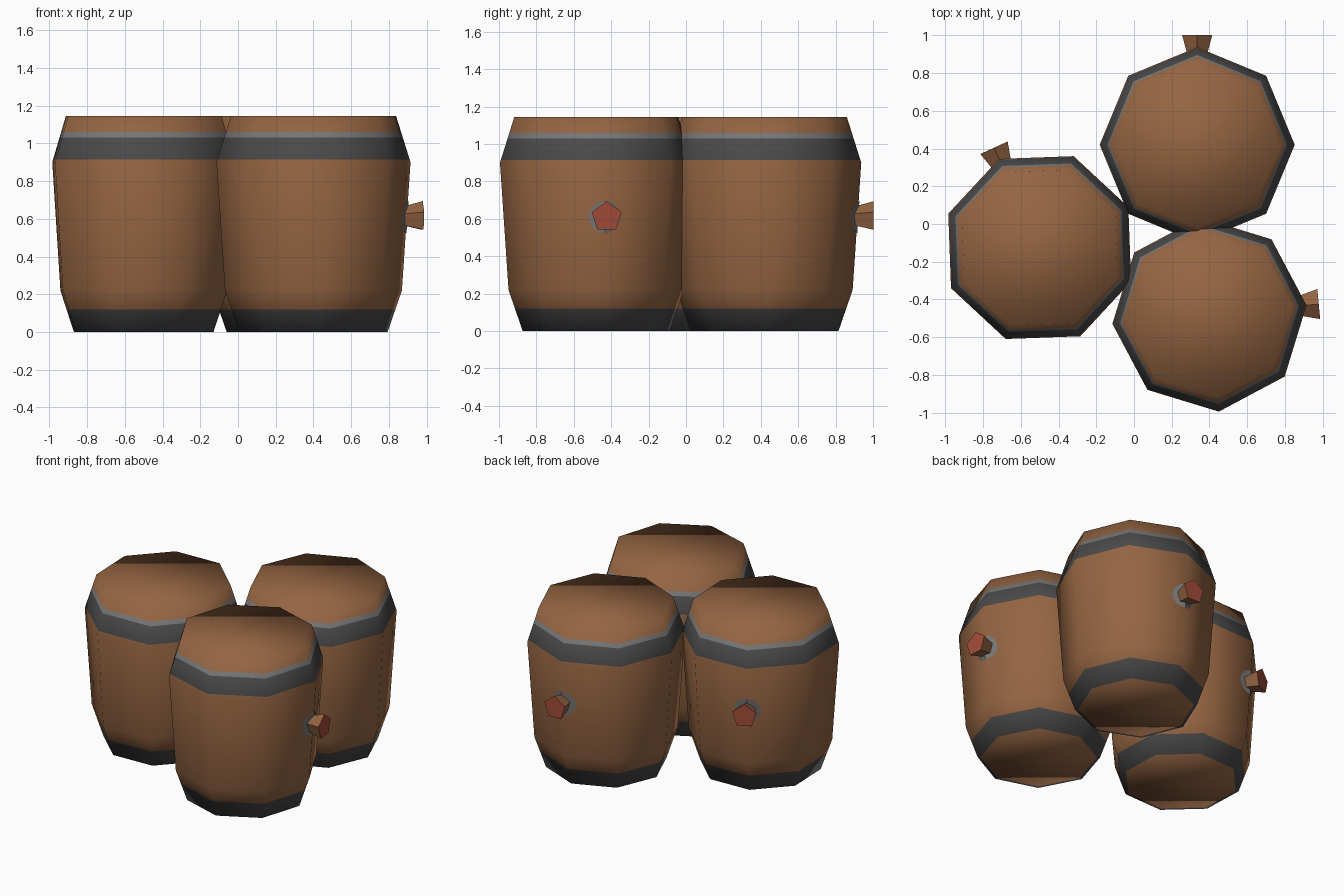
import bpy
import math
from mathutils import Matrix, Vector

cube = bpy.data.objects.get("Cube")
if cube:
    bpy.data.objects.remove(cube)

SIDES = 8
HEIGHT = 1.145
TAP_Z = 0.61

# Barrel shape: height, radius, tilt of the smooth normal in degrees
SHAPE = [(0, 0.395, -50), (0.22, 0.471, -11), (0.9, 0.517, 7), (HEIGHT, 0.44, 50)]


def make_material(name, rgb):
    mat = bpy.data.materials.new(name)
    mat.use_nodes = True
    mat.diffuse_color = (*rgb, 1)
    mat.node_tree.nodes["Principled BSDF"].inputs["Base Color"].default_value = (*rgb, 1)
    return mat


WOOD = make_material("brown wood", (0.30, 0.130, 0.055))
IRON = make_material("dark iron", (0.068, 0.068, 0.070))
STEEL = make_material("light steel", (0.18, 0.18, 0.18))
RED = make_material("tap red", (0.36, 0.070, 0.040))


def shape_at(z):
    """Radius and normal tilt at a given height."""
    for (z0, r0, a0), (z1, r1, a1) in zip(SHAPE, SHAPE[1:]):
        if z <= z1:
            t = (z - z0) / (z1 - z0)
            return r0 + (r1 - r0) * t, a0 + (a1 - a0) * t
    return SHAPE[-1][1:]


def make_object(name, verts, faces, mats, place):
    mesh = bpy.data.meshes.new(name)
    mesh.from_pydata(verts, [], faces)
    for mat in mats:
        mesh.materials.append(mat)
    obj = bpy.data.objects.new(name, mesh)
    bpy.context.collection.objects.link(obj)
    obj.matrix_world = place
    return obj


def ring(radius, z):
    return [(radius * math.cos(math.tau * i / SIDES),
             radius * math.sin(math.tau * i / SIDES), z) for i in range(SIDES)]


def barrel(name, place):
    # Rings from bottom to top; the first is the inner edge of the iron rim
    heights = [0, 0, 0.12, 0.22, 0.9, 0.915, 1.03, 1.06, HEIGHT]
    verts, normals = [], []
    for level, z in enumerate(heights):
        radius, tilt = shape_at(z)
        if level == 0:
            radius *= 0.95
        tilt = math.radians(tilt)
        verts += ring(radius, z)
        normals += [Vector((x, y, 0)).normalized() * math.cos(tilt)
                    + Vector((0, 0, math.sin(tilt))) for x, y, _ in ring(1, 0)]
    faces = [tuple(reversed(range(SIDES)))]
    for level in range(len(heights) - 1):
        a, b = level * SIDES, (level + 1) * SIDES
        for i in range(SIDES):
            j = (i + 1) % SIDES
            faces.append((a + i, a + j, b + j, b + i))
    faces.append(tuple(range(len(verts) - SIDES, len(verts))))
    obj = make_object(name, verts, faces, [WOOD, IRON, STEEL], place)

    # Hoops painted by height, then soft shading over the whole barrel
    for face in obj.data.polygons:
        z = face.center.z
        rim = len(face.vertices) == 4
        if rim and (z < 0.12 or 0.915 < z < 1.03):
            face.material_index = 1
        elif rim and 1.03 < z < 1.06:
            face.material_index = 2
        face.use_smooth = True
    obj.data.normals_split_custom_set_from_vertices(normals)


def tap(name, place):
    # Five-sided plug flaring outwards, with a red end
    n = 5
    verts = []
    for x, radius in ((0.46, 0.05), (0.582, 0.084)):
        for i in range(n):
            a = math.tau * i / n
            verts.append((x, -radius * math.sin(a), TAP_Z + radius * math.cos(a)))
    faces = [(i, i + n, (i + 1) % n + n, (i + 1) % n) for i in range(n)]
    faces += [tuple(range(n)), tuple(reversed(range(n, 2 * n)))]
    # Reverse everything so the faces point outwards
    faces = [tuple(reversed(f)) for f in faces]
    obj = make_object(name, verts, faces, [WOOD, RED], place)
    obj.data.polygons[-1].material_index = 1


def tap_ring(name, place):
    # Thin round plate folded over the barrel's corner
    n, radius = 16, 0.085
    verts = []
    for i in range(n):
        a = math.tau * i / n
        y, z = radius * math.sin(a), TAP_Z + radius * math.cos(a)
        x = shape_at(z)[0] - abs(y) * math.tan(math.pi / SIDES) + 0.004
        verts.append((x, y, z))
    half = n // 2
    faces = [tuple(reversed(range(half + 1))),
             tuple(reversed([*range(half, n), 0]))]
    make_object(name, verts, faces, [STEEL], place)


# Three barrels: centre and the direction of the tap
for label, x, y, angle in (("back", 0.335, 0.42, 90),
                           ("front", 0.40, -0.48, 5.5),
                           ("right", -0.50, -0.125, 114.6)):
    place = Matrix.Translation((x, y, 0)) @ Matrix.Rotation(math.radians(angle), 4, "Z")
    barrel(label + "_barrel", place)
    tap(label + "_tap", place)
    tap_ring(label + "_tap_ring", place)
